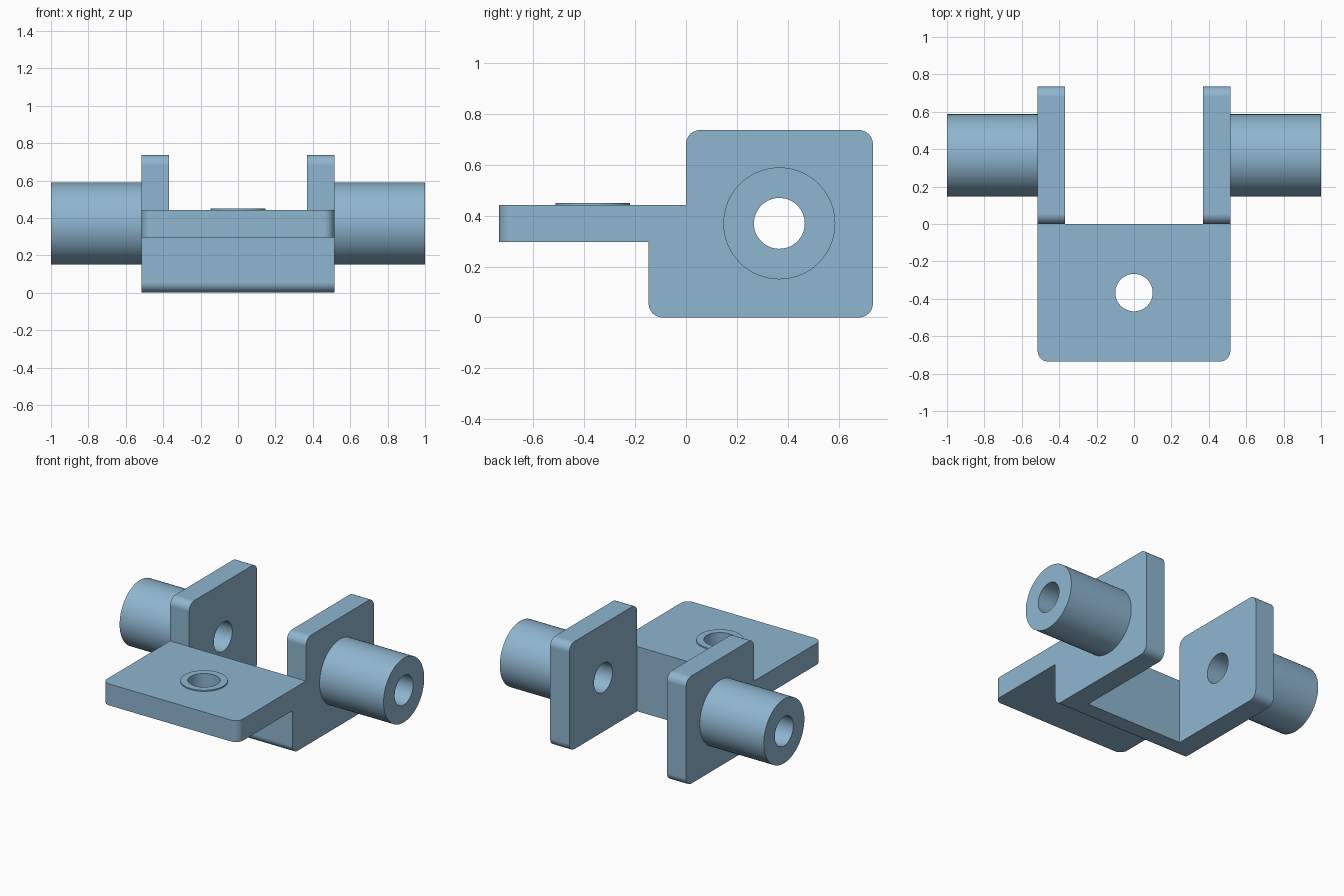
import bpy, bmesh, math
from mathutils import Matrix, Vector

if "Cube" in bpy.data.objects:
    bpy.data.objects.remove(bpy.data.objects["Cube"])

steel = bpy.data.materials.new("steel_blue")
steel.diffuse_color = (0.275, 0.468, 0.631, 1)
steel.use_nodes = True
steel.node_tree.nodes["Principled BSDF"].inputs["Base Color"].default_value = steel.diffuse_color


def rounded(points, seg=8):
    """Outline from (u, v, corner radius) entries; radius 0 keeps a sharp corner."""
    out = []
    for i, (u, v, r) in enumerate(points):
        p = Vector((u, v))
        if r == 0:
            out.append(p)
            continue
        a = (Vector(points[i - 1][:2]) - p).normalized()
        b = (Vector(points[(i + 1) % len(points)][:2]) - p).normalized()
        c = p + (a + b) * r
        for k in range(seg + 1):
            t = k / seg * math.pi / 2
            out.append(c - b * r * math.cos(t) - a * r * math.sin(t))
    return out


def finish(name, bm):
    bmesh.ops.recalc_face_normals(bm, faces=bm.faces)
    me = bpy.data.meshes.new(name)
    bm.to_mesh(me)
    bm.free()
    me.materials.append(steel)
    ob = bpy.data.objects.new(name, me)
    bpy.context.collection.objects.link(ob)
    return ob


def prism(name, outline, axis, lo, hi):
    """Extrude an outline along x (outline in y, z) or along z (outline in x, y)."""
    bm = bmesh.new()
    place = (lambda p: (lo, p.x, p.y)) if axis == 'X' else (lambda p: (p.x, p.y, lo))
    face = bm.faces.new([bm.verts.new(place(p)) for p in outline])
    res = bmesh.ops.extrude_face_region(bm, geom=[face])
    verts = [g for g in res["geom"] if isinstance(g, bmesh.types.BMVert)]
    shift = Vector((hi - lo, 0, 0)) if axis == 'X' else Vector((0, 0, hi - lo))
    bmesh.ops.translate(bm, verts=verts, vec=shift)
    return finish(name, bm)


def cylinder(name, radius, axis, centre, length):
    bm = bmesh.new()
    m = Matrix.Translation(centre)
    if axis == 'X':
        m = m @ Matrix.Rotation(math.pi / 2, 4, 'Y')
    bmesh.ops.create_cone(bm, cap_ends=True, segments=64, radius1=radius,
                          radius2=radius, depth=length, matrix=m)
    return finish(name, bm)


def combine(target, tool, operation):
    mod = target.modifiers.new(tool.name, 'BOOLEAN')
    mod.operation, mod.solver, mod.object = operation, 'EXACT', tool
    bpy.context.view_layer.objects.active = target
    bpy.ops.object.modifier_apply(modifier=mod.name)
    bpy.data.objects.remove(tool)


W, D, R = 0.515, 0.735, 0.055     # half width, half depth, corner radius
AY, AZ = 0.367, 0.37              # pivot axis

# Bracket body: side profile across the full width
side = [(-0.147, 0, R), (D, 0, R), (D, 0.737, R), (0, 0.737, R), (0, 0.443, 0),
        (-D, 0.443, 0), (-D, 0.296, 0), (-0.147, 0.296, 0)]
body = prism("bracket", rounded(side), 'X', -W, W)

# Round the front corners of the mounting plate
plan = [(-W, -D, R), (W, -D, R), (W, 1, 0), (-W, 1, 0)]
combine(body, prism("plan_outline", rounded(plan), 'Z', -0.2, 1), 'INTERSECT')

# Open gap between the two side plates
gap = [(-0.37, 0, 0), (0.37, 0, 0), (0.37, 1, 0), (-0.37, 1, 0)]
combine(body, prism("gap_cutter", rounded(gap), 'Z', -0.2, 1), 'DIFFERENCE')

# Pivot bosses on both sides and the raised ring on the plate
for s in (-1, 1):
    combine(body, cylinder("pivot_boss", 0.22, 'X', (s * 0.735, AY, AZ), 0.53), 'UNION')
combine(body, cylinder("ring", 0.147, 'Z', (0, -AY, 0.421), 0.06), 'UNION')

# Bores through the bosses and the plate
combine(body, cylinder("pivot_bore", 0.1, 'X', (0, AY, AZ), 3), 'DIFFERENCE')
combine(body, cylinder("plate_hole", 0.1, 'Z', (0, -AY, 0.4), 0.5), 'DIFFERENCE')

# Smooth rounds with crisp edges and flat faces
bpy.ops.object.select_all(action='DESELECT')
body.select_set(True)
bpy.context.view_layer.objects.active = body
bpy.ops.object.shade_smooth_by_angle(angle=math.radians(30))
wn = body.modifiers.new("flat_faces", 'WEIGHTED_NORMAL')
wn.keep_sharp = True
